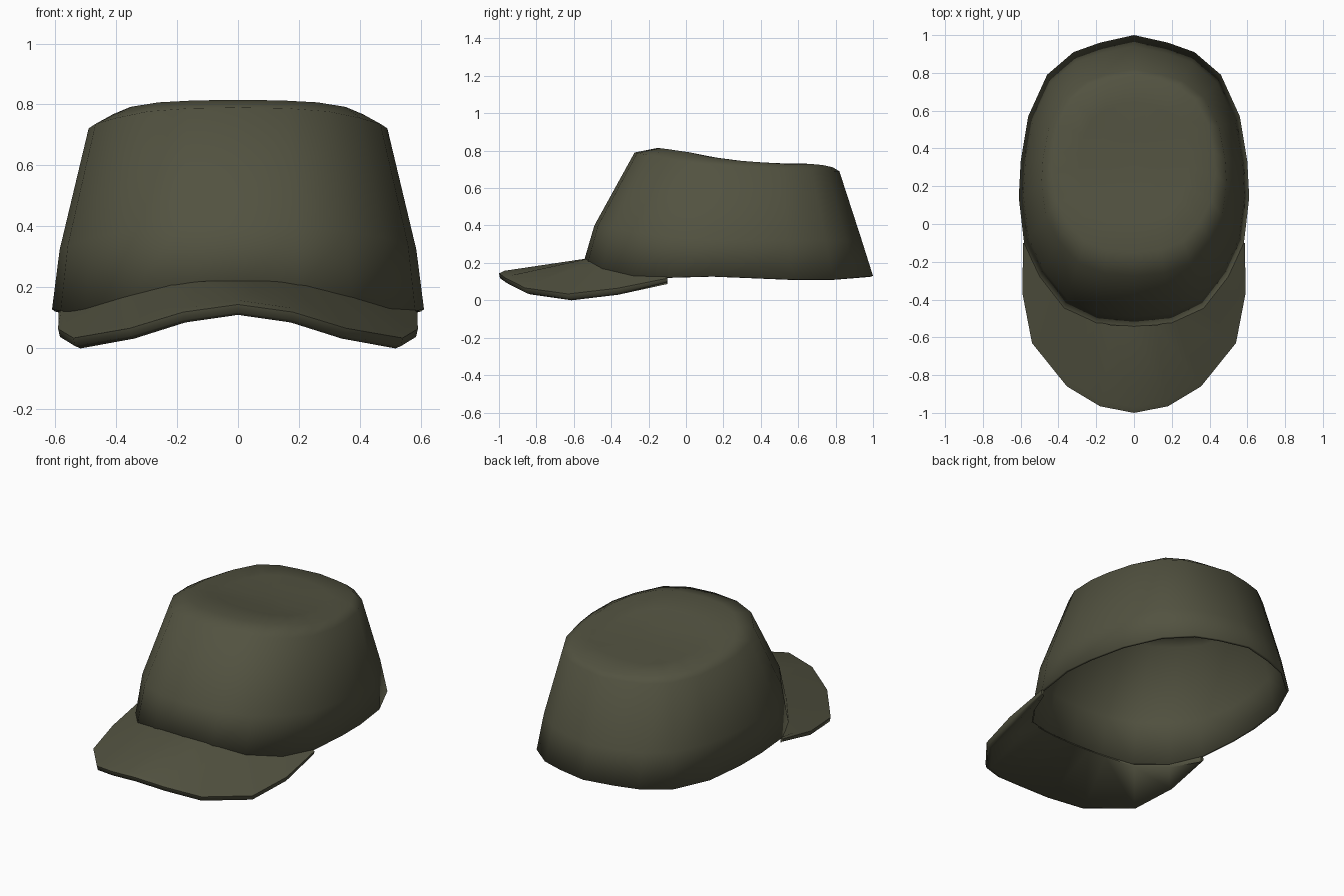
import bpy, bmesh, math

if "Cube" in bpy.data.objects:
    bpy.data.objects.remove(bpy.data.objects["Cube"])

mat = bpy.data.materials.new("olive green cloth")
mat.diffuse_color = (0.085, 0.085, 0.052, 1)
mat.use_nodes = True
mat.node_tree.nodes["Principled BSDF"].inputs["Base Color"].default_value = mat.diffuse_color


def lerp_table(table, v):
    if v <= table[0][0]:
        return table[0][1]
    for (a, fa), (b, fb) in zip(table, table[1:]):
        if v <= b:
            return fa + (fb - fa) * (v - a) / (b - a)
    return table[-1][1]


def finish(bm, name):
    bmesh.ops.recalc_face_normals(bm, faces=bm.faces)
    me = bpy.data.meshes.new(name)
    bm.to_mesh(me)
    bm.free()
    me.materials.append(mat)
    ob = bpy.data.objects.new(name, me)
    bpy.context.collection.objects.link(ob)
    bpy.ops.object.select_all(action='DESELECT')
    ob.select_set(True)
    bpy.context.view_layer.objects.active = ob
    bpy.ops.object.shade_smooth_by_angle(angle=math.radians(65))
    return ob


def bridge(bm, a, b, closed):
    n = len(a)
    for i in range(n if closed else n - 1):
        j = (i + 1) % n
        bm.faces.new((a[i], a[j], b[j], b[i]))


# Head opening seen from above, front to back, mirrored into a loop
half = [(0, -.55), (.20, -.53), (.37, -.45), (.50, -.28), (.582, -.10), (.61, .14),
        (.60, .33), (.56, .57), (.46, .79), (.32, .91), (.18, .96), (0, 1)]
loop = half + [(-x, y) for x, y in half[-2:0:-1]]

hem_z = [(-.55, .195), (-.53, .185), (-.45, .15), (-.28, .122), (-.1, .122),
         (.1, .13), (.6, .11), (.8, .112), (1, .13)]
top_z = [(-.15, .815), (0, .795), (.17, .757), (.3, .745), (.5, .73), (.7, .73), (.79, .71)]
edge_z = [(-.275, .79), (0, .74), (.25, .718), (.55, .70), (.82, .69)]
mid_z = [(-.49, .40), (-.1, .34), (.2, .32), (.94, .32)]

# Crown: hem, middle, top edge, rounded shoulder and slanted top
bm = bmesh.new()
rings = []
for rx, y0, y1, table in [(.61, -.55, 1, hem_z), (.585, -.49, .94, mid_z),
                          (.49, -.275, .82, edge_z), (.43, -.15, .785, top_z),
                          (.29, .03, .64, top_z), (.14, .18, .48, top_z)]:
    ring = []
    for x, y in loop:
        yy = y0 + (y + .55) * (y1 - y0) / 1.55
        ring.append(bm.verts.new((x * rx / .61, yy, lerp_table(table, yy))))
    rings.append(ring)
for a, b in zip(rings, rings[1:]):
    bridge(bm, a, b, True)
c = bm.verts.new((0, .33, .742))
for i, v in enumerate(rings[-1]):
    bm.faces.new((v, rings[-1][(i + 1) % len(loop)], c))
crown = finish(bm, "crown")
sol = crown.modifiers.new("cloth thickness", 'SOLIDIFY')
sol.thickness = 0.015
sol.offset = -1

# Brim: outer edge (x, y, underside z) and seam (x, y, top z), centre to tip
outer = [(0, -1, .11), (.18, -.965, .085), (.355, -.86, .032), (.54, -.63, 0),
         (.59, -.37, .03), (.588, -.10, .097)]
seam = [(0, -.54, .222), (.12, -.535, .22), (.22, -.51, .208), (.37, -.44, .17),
        (.49, -.28, .135), (.57, -.10, .122)]


def mirrored(pts):
    return [(-x, y, z) for x, y, z in pts[:0:-1]] + pts


def inset(pts, amount, dz):
    out = []
    for x, y, z in pts:
        dx, dy = -x, -.2 - y
        d = math.hypot(dx, dy)
        k = amount * min(1, (-.1 - y) / .2 + .25)
        t = min(1, (-.1 - y) / .2 + .6)
        out.append((x + dx / d * k, y + dy / d * k, z + dz * t))
    return out


bm = bmesh.new()
rows = [seam, inset(outer, .03, .048), inset(outer, 0, .034), inset(outer, .006, .008),
        inset(outer, .03, 0), [(x, y, z - .035) for x, y, z in seam]]
rows = [[bm.verts.new(p) for p in mirrored(r)] for r in rows]
for a, b in zip(rows, rows[1:] + rows[:1]):
    bridge(bm, a, b, False)
for e in (0, -1):
    bm.faces.new([r[e] for r in rows])
finish(bm, "brim")
